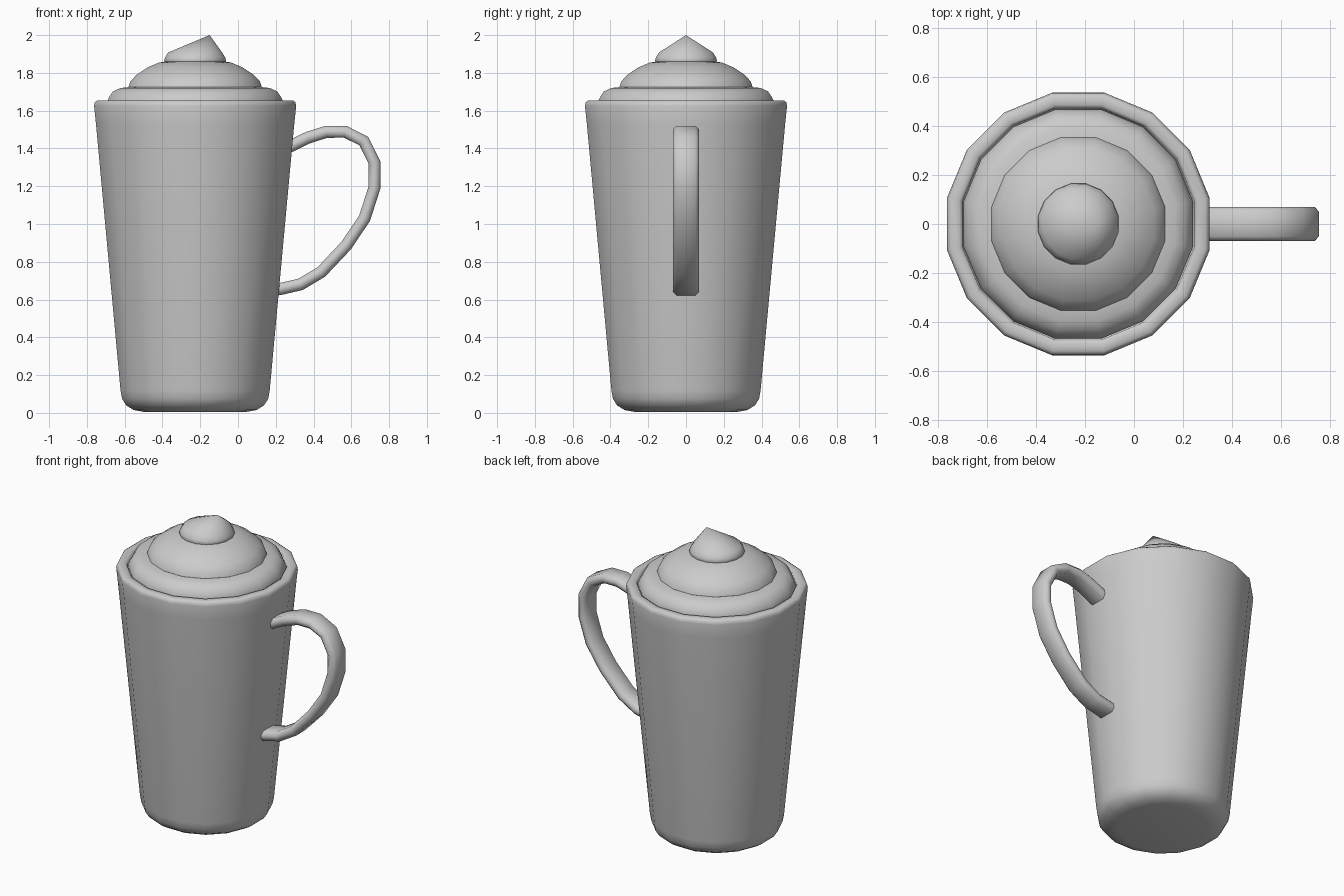
import bpy, bmesh, math
from mathutils import Vector

if "Cube" in bpy.data.objects:
    bpy.data.objects.remove(bpy.data.objects["Cube"])

CX = -0.227   # axis of the mug
N = 16        # sides of every turned part


def finish(bm, name, angle):
    bmesh.ops.recalc_face_normals(bm, faces=bm.faces)
    me = bpy.data.meshes.new(name)
    bm.to_mesh(me)
    bm.free()
    ob = bpy.data.objects.new(name, me)
    bpy.context.collection.objects.link(ob)
    bpy.ops.object.select_all(action='DESELECT')
    ob.select_set(True)
    bpy.context.view_layer.objects.active = ob
    bpy.ops.object.shade_smooth_by_angle(angle=math.radians(angle))
    return ob


def bridge(bm, a, b):
    for i in range(len(a)):
        j = (i + 1) % len(a)
        bm.faces.new((a[i], a[j], b[j], b[i]))


def lathe(name, profile, apex=None, angle=35):
    """Turn (flat-to-centre radius, height) pairs; close with a cap or a point."""
    bm = bmesh.new()
    rings = []
    for r, z in profile:
        R = r / math.cos(math.pi / N)
        rings.append([bm.verts.new((CX + R * math.cos((i + .5) * math.tau / N),
                                    R * math.sin((i + .5) * math.tau / N), z))
                      for i in range(N)])
    for a, b in zip(rings, rings[1:]):
        bridge(bm, a, b)
    bm.faces.new(rings[0])
    if apex:
        tip = bm.verts.new(apex)
        for i in range(N):
            bm.faces.new((rings[-1][i], rings[-1][(i + 1) % N], tip))
    else:
        bm.faces.new(rings[-1])
    return finish(bm, name, angle)


# Tapered mug with rounded foot and rolled rim
lathe("mug_body", [(0.27, 0.005), (0.325, 0.015), (0.365, 0.04), (0.387, 0.075),
                   (0.395, 0.12), (0.525, 1.53), (0.535, 1.625), (0.531, 1.645),
                   (0.518, 1.654), (0.485, 1.654), (0.472, 1.645), (0.465, 1.58)], angle=50)

# Whipped cream: two round tiers and a leaning peak
lathe("cream_lower", [(0.465, 1.59), (0.467, 1.645), (0.455, 1.672), (0.435, 1.702),
                      (0.395, 1.72), (0.33, 1.727)])
lathe("cream_middle", [(0.34, 1.70), (0.353, 1.725), (0.343, 1.755), (0.31, 1.79),
                       (0.25, 1.83), (0.19, 1.855), (0.12, 1.865)])
lathe("cream_peak", [(0.15, 1.84), (0.164, 1.862), (0.16, 1.88), (0.143, 1.908)],
      apex=(-0.15, 0, 2.0), angle=50)

# Handle: flat rounded strap swept along a loop
path = [(0.24, 1.395), (0.295, 1.42), (0.37, 1.457), (0.468, 1.488), (0.568, 1.488),
        (0.665, 1.44), (0.723, 1.325), (0.723, 1.195), (0.67, 1.03), (0.572, 0.885),
        (0.44, 0.745), (0.33, 0.68), (0.22, 0.655), (0.18, 0.652)]
section = [(0.07, 0.012), (0.05, 0.032), (-0.05, 0.032), (-0.07, 0.012),
           (-0.07, -0.012), (-0.05, -0.032), (0.05, -0.032), (0.07, -0.012)]
pts = [Vector((x, 0, z)) for x, z in path]
bm = bmesh.new()
rings = []
for i, p in enumerate(pts):
    t = (pts[min(i + 1, len(pts) - 1)] - pts[max(i - 1, 0)]).normalized()
    n = Vector((-t.z, 0, t.x))
    rings.append([bm.verts.new(p + n * h + Vector((0, w, 0))) for w, h in section])
for a, b in zip(rings, rings[1:]):
    bridge(bm, a, b)
bm.faces.new(rings[0])
bm.faces.new(rings[-1])
finish(bm, "handle", 50)
